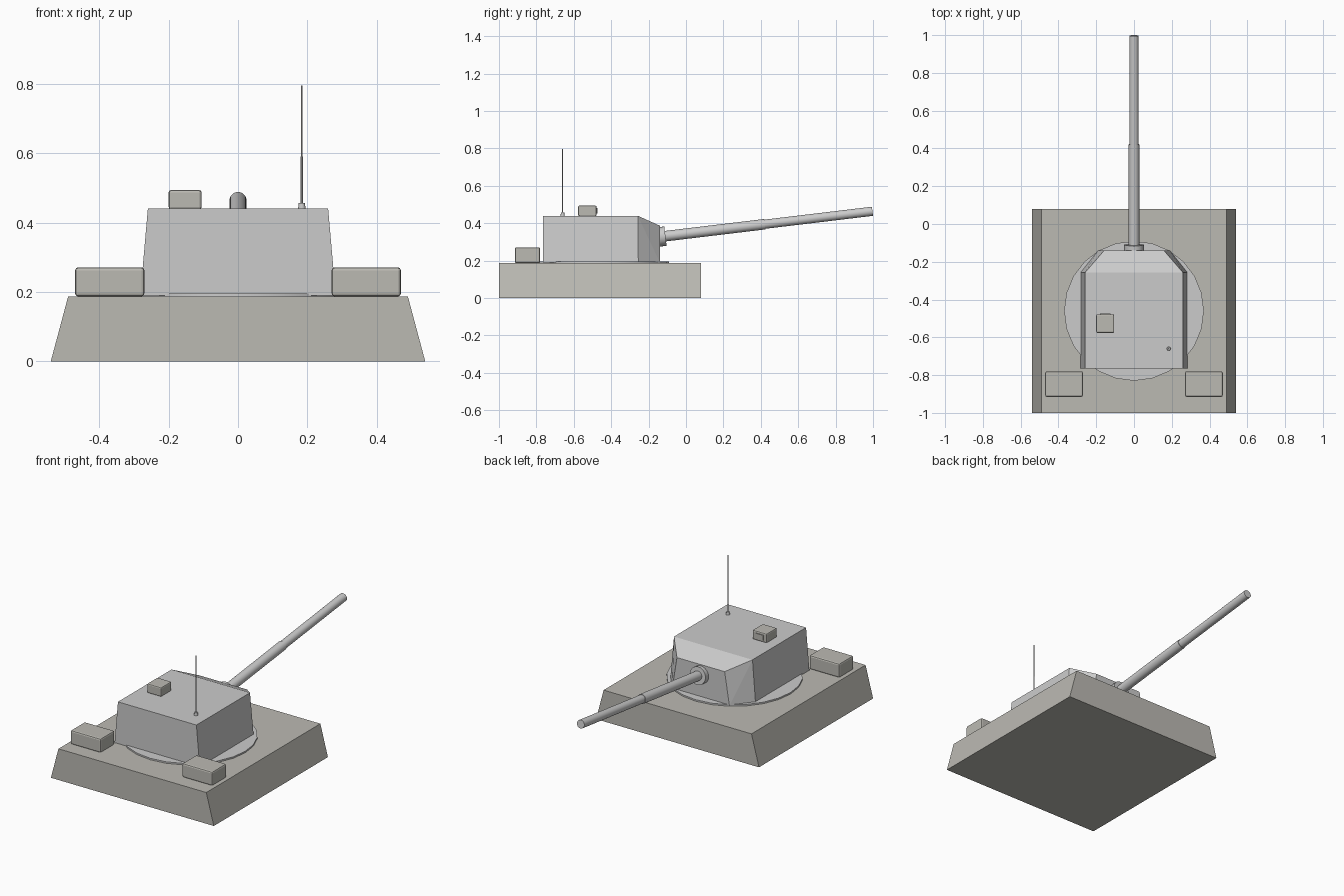
import bpy, bmesh, math
from mathutils import Vector

if "Cube" in bpy.data.objects:
    bpy.data.objects.remove(bpy.data.objects["Cube"])


def material(name, color):
    m = bpy.data.materials.new(name)
    m.diffuse_color = (*color, 1)
    m.use_nodes = True
    m.node_tree.nodes["Principled BSDF"].inputs["Base Color"].default_value = m.diffuse_color
    return m


HULL = material("hull_grey", (0.50, 0.49, 0.45))


def finish(name, bm, mat=None):
    bmesh.ops.recalc_face_normals(bm, faces=bm.faces)
    me = bpy.data.meshes.new(name)
    bm.to_mesh(me)
    bm.free()
    ob = bpy.data.objects.new(name, me)
    bpy.context.collection.objects.link(ob)
    if mat:
        me.materials.append(mat)
    return ob


def smooth(ob):
    bpy.ops.object.select_all(action='DESELECT')
    bpy.context.view_layer.objects.active = ob
    ob.select_set(True)
    bpy.ops.object.shade_smooth_by_angle(angle=math.radians(35))


def box(name, x, y, z, bevel=0.0, mat=None):
    bm = bmesh.new()
    bmesh.ops.create_cube(bm, size=1)
    for v in bm.verts:
        v.co = [lo + (c + 0.5) * (hi - lo) for c, (lo, hi) in zip(v.co, (x, y, z))]
    ob = finish(name, bm, mat)
    if bevel:
        mod = ob.modifiers.new("bevel", 'BEVEL')
        mod.width = bevel
        mod.segments = 2
    return ob


def rod(name, a, b, r1, r2, sides, mat=None):
    a, b = Vector(a), Vector(b)
    bm = bmesh.new()
    bmesh.ops.create_cone(bm, cap_ends=True, segments=sides,
                          radius1=r1, radius2=r2, depth=(b - a).length)
    ob = finish(name, bm, mat)
    ob.rotation_mode = 'QUATERNION'
    ob.rotation_quaternion = (b - a).to_track_quat('Z', 'Y')
    ob.location = (a + b) / 2
    smooth(ob)
    return ob


# Hull: trapezoid section extruded along y
bm = bmesh.new()
face = bm.faces.new([bm.verts.new((x, -1, z)) for x, z in
                     ((-0.54, 0), (0.54, 0), (0.49, 0.187), (-0.49, 0.187))])
ext = bmesh.ops.extrude_face_region(bm, geom=[face], use_keep_orig=True)
bmesh.ops.translate(bm, vec=(0, 1.08, 0),
                    verts=[g for g in ext['geom'] if isinstance(g, bmesh.types.BMVert)])
finish("hull", bm, HULL)

# Turret ring
rod("turret_ring", (0, -0.46, 0.18), (0, -0.46, 0.196), 0.37, 0.37, 24)

# Turret: hull of a six-sided plan with tapered sides and a sloped nose
bm = bmesh.new()
half = [(0.282, -0.765, 0.19), (0.282, -0.255, 0.19), (0.19, -0.14, 0.19),
        (0.26, -0.765, 0.44), (0.26, -0.258, 0.44), (0.158, -0.14, 0.387)]
for side in (-1, 1):
    for x, y, z in half:
        bm.verts.new((side * x, y, z))
bmesh.ops.convex_hull(bm, input=bm.verts)
bmesh.ops.dissolve_limit(bm, angle_limit=0.01, verts=bm.verts, edges=bm.edges)
finish("turret", bm)

# Mantlet and two-stage gun barrel along the raised bore line
elev = math.atan2(0.133, 1.107)
pivot = Vector((0, -0.11, 0.331))
bore = Vector((0, math.cos(elev), math.sin(elev)))
rod("mantlet", pivot - bore * 0.05, pivot, 0.052, 0.052, 24)
rod("barrel_sleeve", pivot - bore * 0.03, pivot + bore * 0.535, 0.028, 0.028, 24)
rod("barrel", pivot + bore * 0.5, pivot + bore * 1.115, 0.0245, 0.0245, 24)

# Rear stowage boxes
for label, s in (("left", -1), ("right", 1)):
    box("stowage_box_" + label, sorted((s * 0.27, s * 0.47)), (-0.915, -0.78),
        (0.187, 0.271), 0.009, HULL)

# Roof sight with its window
box("roof_sight", (-0.2, -0.105), (-0.577, -0.478), (0.438, 0.494), 0.007, HULL)
box("sight_window", (-0.18, -0.125), (-0.482, -0.474), (0.452, 0.482), 0, HULL)

# Antenna
rod("antenna_base", (0.184, -0.66, 0.438), (0.184, -0.66, 0.457), 0.011, 0.009, 12)
rod("antenna_lower", (0.184, -0.66, 0.45), (0.184, -0.66, 0.59), 0.0032, 0.0032, 8)
rod("antenna_upper", (0.184, -0.66, 0.58), (0.184, -0.66, 0.796), 0.002, 0.002, 8)
